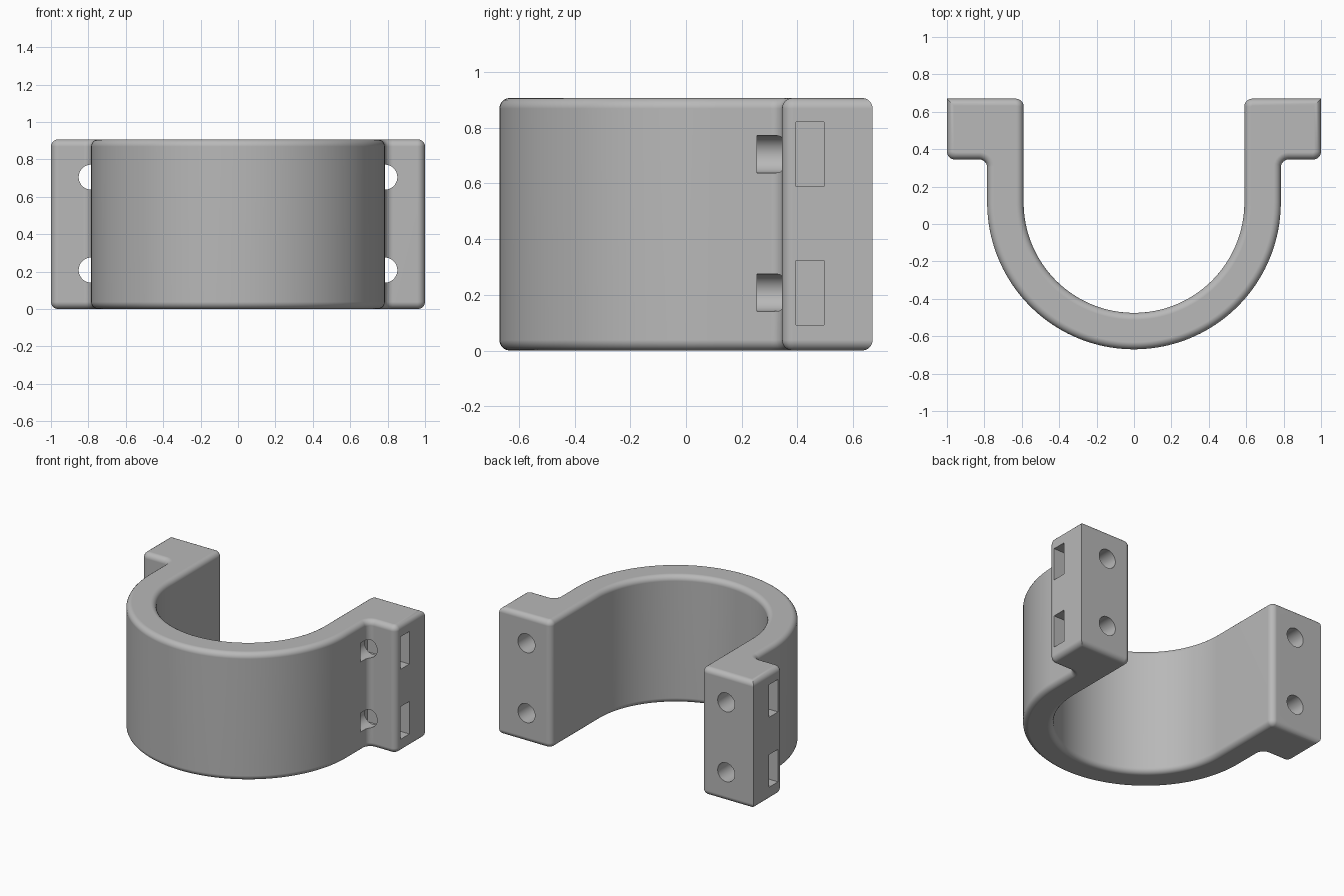
import bpy, bmesh
from math import sin, cos, radians, pi

cube = bpy.data.objects.get("Cube")
if cube:
    bpy.data.objects.remove(cube, do_unlink=True)

HEIGHT = 0.907
CENTRE_Y = 0.115                # centre of the half ring
R_OUT, R_IN = 0.785, 0.59
FLANGE_Y, BACK_Y = 0.345, 0.67
FILLET, EDGE = 0.042, 0.038
BOLT_Z = (0.208, 0.705)

grey = bpy.data.materials.new("plain grey")
grey.use_nodes = True
colour = (0.48, 0.48, 0.48, 1)
grey.diffuse_color = colour
grey.node_tree.nodes["Principled BSDF"].inputs["Base Color"].default_value = colour


def arc(cx, cy, r, start, end, steps):
    angles = [radians(start + (end - start) * i / steps) for i in range(steps + 1)]
    return [(cx + r * cos(a), cy + r * sin(a)) for a in angles]


def apply_modifier(obj, mod):
    bpy.ops.object.select_all(action='DESELECT')
    bpy.context.view_layer.objects.active = obj
    obj.select_set(True)
    bpy.ops.object.modifier_apply(modifier=mod.name)


def cut(obj, cutter):
    cutter.hide_render = True
    mod = obj.modifiers.new("cut", 'BOOLEAN')
    mod.operation = 'DIFFERENCE'
    mod.solver = 'EXACT'
    mod.object = cutter
    apply_modifier(obj, mod)
    bpy.data.objects.remove(cutter, do_unlink=True)


# Half outline of the U with its flange, then mirrored to a closed loop
f = FILLET
half = arc(0, CENTRE_Y, R_OUT, -90, 0, 40)
half += arc(R_OUT + f, FLANGE_Y - f, f, 180, 90, 6)
half += arc(1 - f, FLANGE_Y + f, f, -90, 0, 6)
half += [(1, BACK_Y)]
half += arc(R_IN + f, BACK_Y - f, f, 90, 180, 6)
half += arc(0, CENTRE_Y, R_IN, 0, -90, 40)
half[0], half[-1] = (0, CENTRE_Y - R_OUT), (0, CENTRE_Y - R_IN)
outline = half + [(-x, y) for x, y in reversed(half[1:-1])]

# Clamp body: extruded outline with rounded top and bottom rims
bm = bmesh.new()
base = bm.faces.new([bm.verts.new((x, y, 0)) for x, y in outline])
top = bmesh.ops.extrude_face_region(bm, geom=[base])["geom"]
bmesh.ops.translate(bm, vec=(0, 0, HEIGHT),
                    verts=[v for v in top if isinstance(v, bmesh.types.BMVert)])
bmesh.ops.recalc_face_normals(bm, faces=bm.faces[:])
rims = [e for e in bm.edges if abs(e.verts[0].co.z - e.verts[1].co.z) < 0.001]
bmesh.ops.bevel(bm, geom=rims, offset=EDGE, offset_type='OFFSET', segments=5,
                profile=0.5, affect='EDGES', clamp_overlap=False)
bmesh.ops.recalc_face_normals(bm, faces=bm.faces[:])
mesh = bpy.data.meshes.new("clamp_body")
bm.to_mesh(mesh)
bm.free()
mesh.materials.append(grey)
body = bpy.data.objects.new("clamp_body", mesh)
bpy.context.collection.objects.link(body)

# Bolt holes through the flanges and nut slots in from the sides
for side in (-1, 1):
    for z in BOLT_Z:
        bpy.ops.mesh.primitive_cylinder_add(
            vertices=40, radius=0.067, depth=0.5,
            location=(side * R_OUT, 0.255 + 0.25, z), rotation=(pi / 2, 0, 0))
        cut(body, bpy.context.object)
        bpy.ops.mesh.primitive_cube_add(size=1, location=(side * 0.885, 0.445, z))
        slot = bpy.context.object
        slot.scale = (0.43, 0.1, 0.231)
        cut(body, slot)

# Smooth curves, crisp hole rims, flat faces kept flat
bpy.ops.object.select_all(action='DESELECT')
bpy.context.view_layer.objects.active = body
body.select_set(True)
bpy.ops.object.shade_smooth_by_angle(angle=radians(32))
weighted = body.modifiers.new("flat_faces", 'WEIGHTED_NORMAL')
weighted.keep_sharp = True
